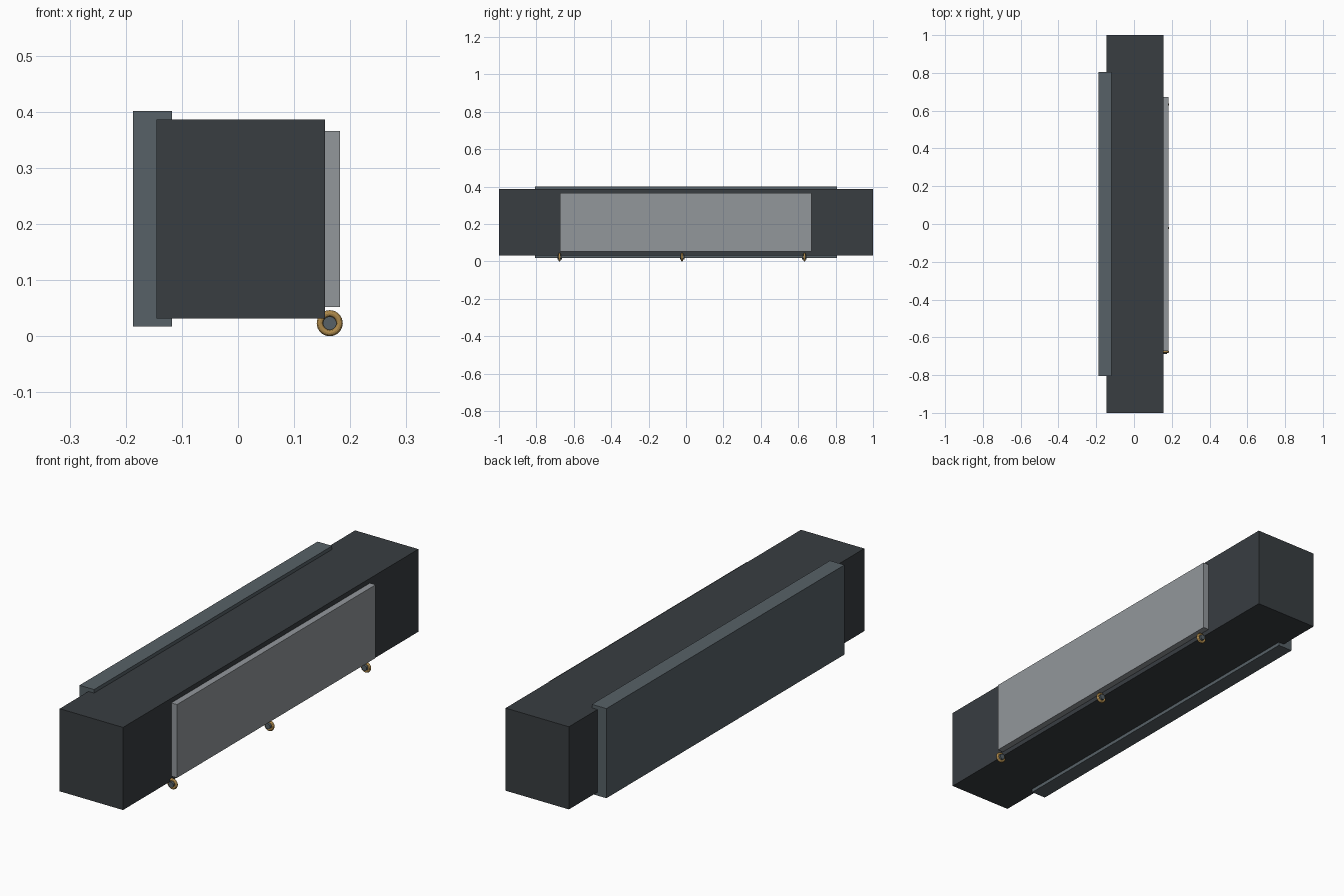
import bpy
from math import pi

if "Cube" in bpy.data.objects:
    bpy.data.objects.remove(bpy.data.objects["Cube"])


def material(name, color):
    m = bpy.data.materials.new(name)
    m.diffuse_color = (*color, 1)
    m.use_nodes = True
    m.node_tree.nodes["Principled BSDF"].inputs["Base Color"].default_value = m.diffuse_color
    return m


charcoal = material("charcoal", (0.040, 0.047, 0.053))
slate = material("slate", (0.095, 0.120, 0.135))
light_grey = material("light_grey", (0.29, 0.31, 0.33))
brass = material("brass", (0.42, 0.25, 0.07))


def box(name, lo, hi, mat):
    center = [(a + b) / 2 for a, b in zip(lo, hi)]
    bpy.ops.mesh.primitive_cube_add(size=1, location=center)
    ob = bpy.context.object
    ob.name = name
    ob.scale = [b - a for a, b in zip(lo, hi)]
    bpy.ops.object.transform_apply(location=False, rotation=False, scale=True)
    ob.data.materials.append(mat)


# Long main body with a panel on each side
box("main_body", (-0.145, -1, 0.032), (0.155, 1, 0.386), charcoal)
box("left_panel", (-0.187, -0.806, 0.017), (-0.118, 0.806, 0.401), slate)
box("right_panel", (0.150, -0.673, 0.052), (0.182, 0.672, 0.366), light_grey)


# Small ring with a protruding hub, axis along y
def roller(index, y):
    loc = (0.1635, y, 0.0232)
    bpy.ops.mesh.primitive_torus_add(
        location=loc, rotation=(pi / 2, 0, 0), major_segments=32,
        minor_segments=12, major_radius=0.0172, minor_radius=0.006)
    ring = bpy.context.object
    ring.name = f"roller_ring_{index}"
    ring.data.materials.append(brass)
    bpy.ops.object.shade_smooth_by_angle()
    bpy.ops.mesh.primitive_cylinder_add(
        vertices=24, radius=0.012, depth=0.024, location=loc,
        rotation=(pi / 2, 0, 0))
    hub = bpy.context.object
    hub.name = f"roller_hub_{index}"
    hub.data.materials.append(slate)
    bpy.ops.object.shade_smooth_by_angle()


for i, y in enumerate((-0.676, -0.021, 0.633)):
    roller(i + 1, y)
